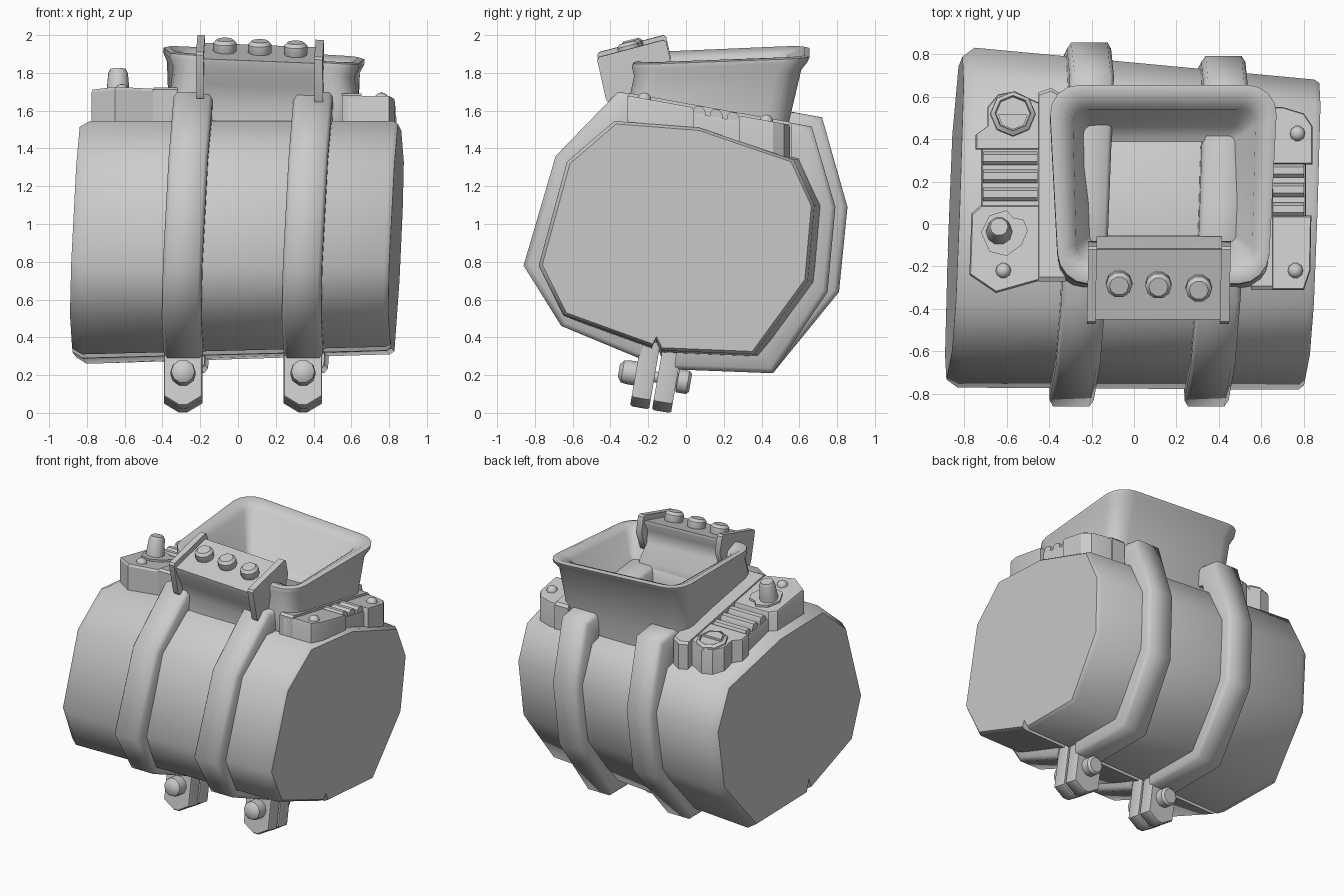
import bpy, bmesh, math
from mathutils import Vector, Matrix

cube = bpy.data.objects.get("Cube")
if cube:
    bpy.data.objects.remove(cube)

grey = bpy.data.materials.new("plain_grey")
grey.use_nodes = True
grey.diffuse_color = (0.6, 0.6, 0.6, 1)
grey.node_tree.nodes["Principled BSDF"].inputs["Base Color"].default_value = (0.6, 0.6, 0.6, 1)


def loft(name, rings, loop=False, angle=35):
    """Skin a list of equal-length point rings."""
    bm = bmesh.new()
    rows = [[bm.verts.new(p) for p in ring] for ring in rings]
    n = len(rows[0])
    pairs = list(zip(rows, rows[1:])) + ([(rows[-1], rows[0])] if loop else [])
    for a, b in pairs:
        for i in range(n):
            j = (i + 1) % n
            bm.faces.new((a[i], a[j], b[j], b[i]))
    if not loop:
        bm.faces.new(rows[0][::-1])
        bm.faces.new(rows[-1])
    bmesh.ops.recalc_face_normals(bm, faces=bm.faces)
    mesh = bpy.data.meshes.new(name)
    bm.to_mesh(mesh)
    bm.free()
    mesh.materials.append(grey)
    obj = bpy.data.objects.new(name, mesh)
    bpy.context.collection.objects.link(obj)
    bpy.ops.object.select_all(action='DESELECT')
    obj.select_set(True)
    bpy.context.view_layer.objects.active = obj
    bpy.ops.object.shade_smooth_by_angle(angle=math.radians(angle))


def turned(name, base, direction, profile, seg=12):
    """Turned part: profile is (radius, height) along direction."""
    rot = Vector(direction).to_track_quat('Z', 'Y').to_matrix()
    rings = []
    for r, h in profile:
        rings.append([Vector(base) + rot @ Vector((r * math.cos(k * math.tau / seg),
                      r * math.sin(k * math.tau / seg), h)) for k in range(seg)])
    loft(name, rings, angle=40)


def lean(x, y, z):
    """The drum and its straps lean slightly sideways."""
    return (x + 0.042 * y + 0.041 * z, y, z)


# Tapered drum
big = [(-.77, .78), (-.63, 1.33), (-.38, 1.545), (.1, 1.52), (.69, 1.37), (.83, 1.09),
       (.78, .66), (.44, .26), (-.13, .29), (-.16, .38), (-.18, .31), (-.65, .5)]
small = [(-.78, .78), (-.63, 1.33), (-.38, 1.545), (.07, 1.51), (.57, 1.34), (.68, 1.1),
         (.645, .7), (.36, .31), (-.13, .33), (-.16, .39), (-.18, .35), (-.65, .52)]


def drum_ring(x, section, s):
    return [lean(x, y * s, .93 + (z - .93) * s) for y, z in section]


loft("drum", [drum_ring(-.885, big, .95), drum_ring(-.83, big, 1),
              drum_ring(.775, small, 1), drum_ring(.8, small, .975)], angle=50)

# Clamp straps with tabs and bolts
strap_path = [(-.25, .29), (-.66, .46), (-.86, .78), (-.69, 1.36), (-.36, 1.7), (.1, 1.63),
              (.58, 1.59), (.72, 1.565), (.855, 1.09), (.81, .64), (.46, .21), (-.06, .23)]
strap_shape = [(-.104, .8), (-.104, .965), (-.085, 1), (.085, 1), (.104, .965), (.104, .8)]
tilt = Matrix.Translation((0, -.16, .18)) @ Matrix.Rotation(-.17, 4, 'X')
for side, cx, back in (("right", -.291, 1), ("left", .344, .925)):
    rings = []
    for y, z in strap_path:
        if y > .5:
            y *= back
            z = z - (.05 if back < 1 and z > 1.5 else 0)
        rings.append([lean(cx + u, y * s, .95 + (z - .95) * s) for u, s in strap_shape])
    loft(side + "_strap", rings, angle=60)
    tab = [(-.102, .19), (-.102, -.115), (-.02, -.165), (.02, -.165), (.102, -.115), (.102, .19)]
    for part, y0 in (("front_tab", -.11), ("back_tab", .008)):
        loft(side + "_" + part, [[tilt @ Vector((cx + x * s, y0 + d, z * s)) for x, z in tab]
             for d, s in ((0, .95), (.012, 1), (.09, 1), (.102, .95))])
    axis = tilt.to_3x3() @ Vector((0, 1, 0))
    turned(side + "_bolt", tilt @ Vector((cx, -.2, .01)), axis,
           [(.035, 0), (.062, .02), (.067, .05), (.067, .1), (.03, .11), (.03, .31),
            (.065, .315), (.065, .37), (.05, .385)], 10)


# Funnel with rolled rim
def rounded(x0, x1, y0, y1, r, height, flare=0):
    pts = []
    corners = ((x1 - r, y1 - r), (x0 + r, y1 - r), (x0 + r, y0 + r), (x1 - r, y0 + r))
    for q, (cx, cy) in enumerate(corners):
        for k in range(5):
            a = math.radians(q * 90 + k * 22.5)
            x, y = cx + r * math.cos(a), cy + r * math.sin(a)
            x += flare * (y - .2) * (x - .15)
            pts.append((x, y, height(x, y)))
    return pts


def rim_z(d):
    return lambda x, y: 1.89 + d + .04 * (y - .2) - .058 * (x - .15)


def seat_z(d):
    return lambda x, y: 1.69 + d - .18 * (y + .31)


loft("funnel", [
    rounded(-.35, .61, -.28, .53, .1, seat_z(-.16)),
    rounded(-.365, .635, -.3, .54, .12, seat_z(-.02)),
    rounded(-.362, .632, -.275, .61, .13, rim_z(-.07), .1),
    rounded(-.38, .655, -.285, .645, .14, rim_z(-.025), .1),
    rounded(-.378, .655, -.28, .655, .14, rim_z(.0), .1),
    rounded(-.35, .625, -.25, .625, .12, rim_z(.008), .1),
    rounded(-.28, .565, -.17, .54, .07, rim_z(-.03), .06),
    rounded(-.235, .51, -.12, .46, .04, seat_z(.03)),
    rounded(-.185, .45, -.055, .385, .02, seat_z(-.01)),
    rounded(-.185, .45, -.055, .385, .02, seat_z(-.16))], loop=True, angle=60)


# Side control panels
def slab(name, outline, lift):
    top, bevel = seat_z(lift), seat_z(lift - .015)
    cx = sum(p[0] for p in outline) / len(outline)
    cy = sum(p[1] for p in outline) / len(outline)
    inner = [(cx + (x - cx) * .96, cy + (y - cy) * .96) for x, y in outline]
    loft(name, [[(x, y, 1.3) for x, y in outline], [(x, y, bevel(x, y)) for x, y in outline],
                [(x, y, top(x, y)) for x, y in inner]], angle=30)


slab("right_panel_front", [(-.65, -.325), (-.42, -.26), (-.42, .09), (-.72, .09),
                           (-.765, .05), (-.775, -.24)], .035)
slab("right_panel_middle", [(-.72, .07), (-.42, .07), (-.42, .37), (-.72, .37)], -.01)
slab("right_panel_back", [(-.745, .35), (-.42, .35), (-.42, .56), (-.49, .59), (-.56, .625),
                          (-.64, .61), (-.69, .55), (-.69, .46), (-.745, .42)], .035)
slab("right_panel_link", [(-.45, -.27), (-.32, -.27), (-.32, .6), (-.39, .64), (-.45, .62)], .045)
slab("left_panel_front", [(.58, -.31), (.8, -.31), (.83, -.22), (.835, .04), (.58, .04)], -.01)
slab("left_panel_middle", [(.58, .02), (.81, .02), (.81, .3), (.58, .3)], -.04)
slab("left_panel_back", [(.58, .28), (.84, .28), (.84, .46), (.8, .52), (.7, .55), (.58, .55)], -.01)
slab("left_panel_link", [(.55, -.31), (.655, -.31), (.655, .56), (.55, .56)], .005)

up = (0, .18, 1)
for side, x0, x1, lift, ys in (("right", -.71, -.455, .03, (.31, .225, .14)),
                               ("left", .64, .8, -.005, (.25, .16, .07))):
    for i, y in enumerate(ys):
        z = seat_z(lift)(0, y)
        bar = [(-.032, -.05), (-.032, -.008), (-.015, .008), (.018, .004), (.032, -.02), (.032, -.05)]
        loft(f"{side}_vent_bar_{i + 1}", [[(x, y + u, z + v) for u, v in bar] for x in (x0, x1)])


def on_panel(name, x, y, lift, profile, seg=10):
    turned(name, (x, y, seat_z(lift)(x, y)), up, profile, seg)


# Dial with a slotted face, knob and studs
on_panel("dial", -.57, .515, .02, [(.11, 0), (.105, .025), (.085, .04), (.08, .025)], 8)
loft("dial_pointer", [[(x, y, seat_z(d)(x, y)) for x, y in
     ((-.64, .515), (-.5, .515), (-.52, .465), (-.57, .445), (-.62, .465))] for d in (.03, .06)])
plate = [(-.72, -.04), (-.68, -.13), (-.6, -.15), (-.53, -.1), (-.5, -.03),
         (-.52, .02), (-.57, .03), (-.6, .065), (-.68, .04)]
loft("knob_plate", [[(x, y, seat_z(d)(x, y)) for x, y in plate] for d in (.02, .05)])
on_panel("knob", -.635, -.04, .03, [(.065, 0), (.06, .04), (.052, .13), (.042, .15)])
for name, x, y, lift in (("right_stud", -.615, -.22, .03), ("left_front_stud", .76, -.22, -.015),
                         ("left_back_stud", .77, .425, -.015)):
    on_panel(name, x, y, lift, [(.037, 0), (.035, .015), (.024, .03), (.008, .036)])


# Front button holder
def holder_part(name, x0, x1, profile, angle=35):
    loft(name, [[(x + .02 * (y + .28), y, z - .04 * (x + .2)) for y, z in profile]
                for x in (x0, x1)], angle=angle)


cheek = [(-.47, 1.895), (-.46, 1.91), (-.12, 2.0), (-.105, 1.99), (-.08, 1.88), (-.13, 1.75),
         (-.22, 1.68), (-.27, 1.665), (-.41, 1.665), (-.425, 1.69)]
holder_part("holder_right_cheek", -.218, -.178, cheek)
holder_part("holder_left_cheek", .408, .452, cheek)
holder_part("holder_shelf", -.18, .41,
            [(-.45, 1.875), (-.12, 1.96), (-.115, 1.94), (-.15, 1.88), (-.14, 1.79), (-.06, 1.7),
             (-.06, 1.6), (-.36, 1.55), (-.36, 1.65), (-.39, 1.74), (-.44, 1.83)], 45)
for i, (x, y) in enumerate(((-.07, -.275), (.115, -.28), (.305, -.295))):
    z = 1.915 - .04 * (x + .2)
    turned(f"button_{i + 1}", (x, y, z), (0, -.25, 1),
           [(.05, -.02), (.062, .01), (.062, .05), (.045, .068)], 10)
